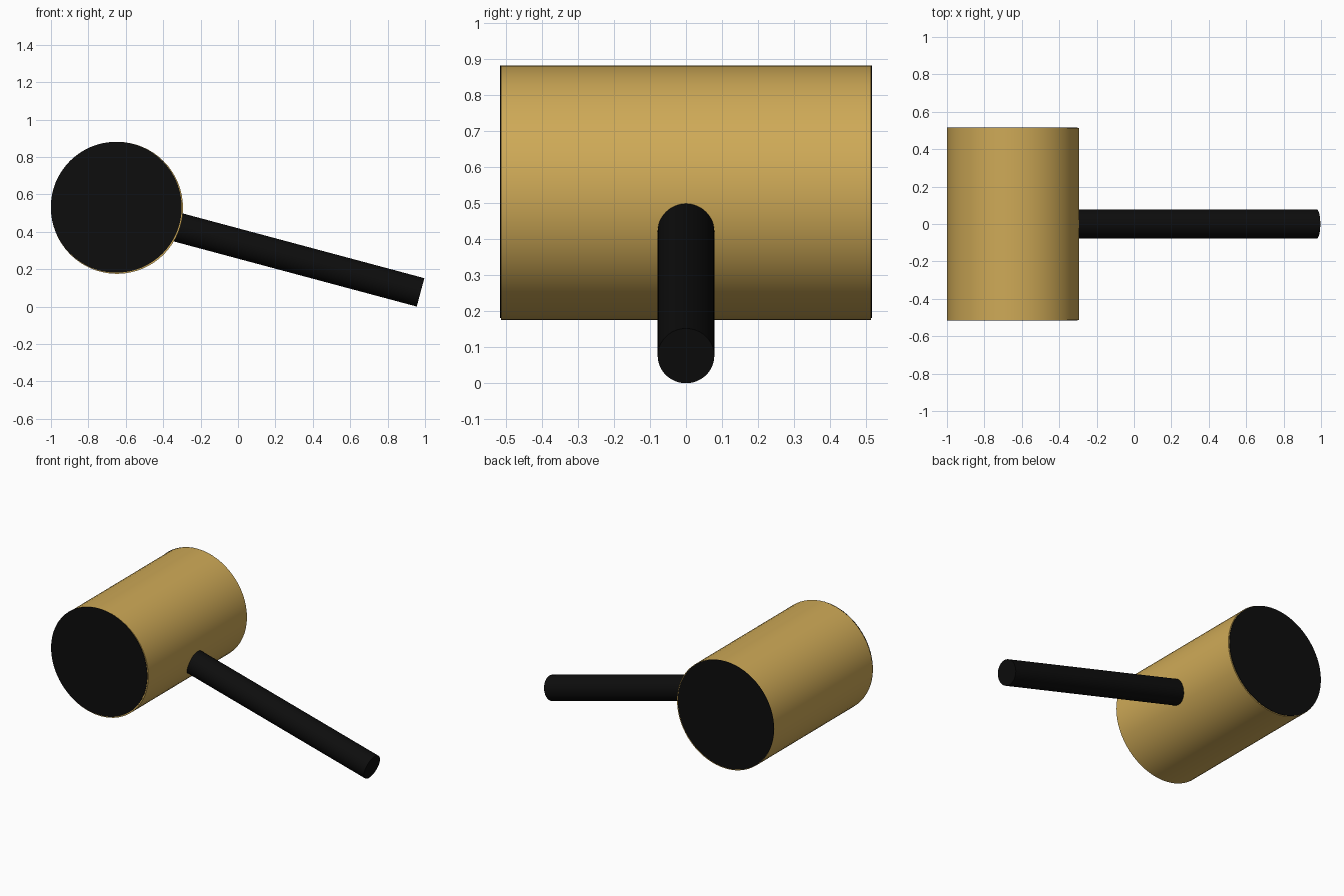
import bpy
import math
from mathutils import Vector

cube = bpy.data.objects.get("Cube")
if cube:
    bpy.data.objects.remove(cube, do_unlink=True)


def make_material(name, color):
    mat = bpy.data.materials.new(name)
    mat.use_nodes = True
    mat.diffuse_color = (*color, 1)
    mat.node_tree.nodes["Principled BSDF"].inputs["Base Color"].default_value = (*color, 1)
    return mat


def rod(name, start, end, radius, mat, sides=64):
    """Capped cylinder between two points."""
    start, end = Vector(start), Vector(end)
    axis = end - start
    bpy.ops.mesh.primitive_cylinder_add(
        vertices=sides, radius=radius, depth=axis.length,
        location=(start + end) / 2,
        rotation=axis.to_track_quat('Z', 'Y').to_euler())
    obj = bpy.context.object
    obj.name = name
    obj.data.materials.append(mat)
    bpy.ops.object.shade_smooth_by_angle(angle=math.radians(30))
    return obj


gold = make_material("gold", (0.62, 0.40, 0.095))
black = make_material("black", (0.004, 0.004, 0.004))

# Mallet head lying front to back
head_x, head_z, half = -0.647, 0.528, 0.513
rod("mallet_head", (head_x, -half, head_z), (head_x, half, head_z), 0.353, gold)

# Thin striking faces, set slightly off centre
for name, side in (("front_face", -1), ("back_face", 1)):
    x, z = head_x - 0.004, head_z + 0.003
    rod(name, (x, side * half, z), (x, side * (half + 0.003), z), 0.35, black)

# Handle sloping down from the middle of the head to the ground
tilt = math.radians(15)
tip = Vector((0.976, 0, 0.076))
inner = tip + 1.5 * Vector((-math.cos(tilt), 0, math.sin(tilt)))
rod("handle", inner, tip, 0.0785, black, 48)
